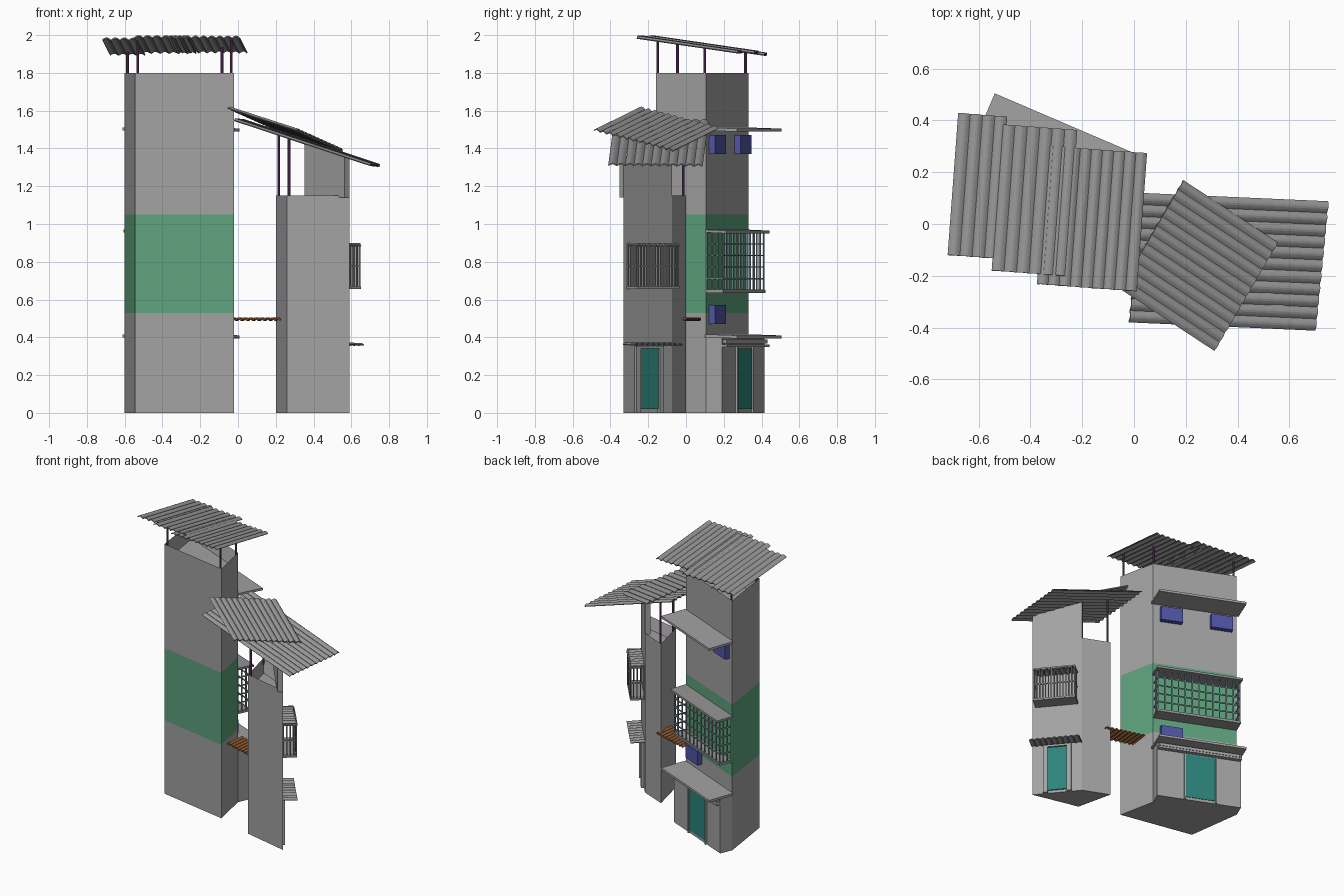
import bpy, bmesh, math
from mathutils import Vector as V

if "Cube" in bpy.data.objects:
    bpy.data.objects.remove(bpy.data.objects["Cube"])


def material(name, rgb):
    m = bpy.data.materials.new(name)
    m.use_nodes = True
    m.diffuse_color = (*rgb, 1)
    m.node_tree.nodes["Principled BSDF"].inputs["Base Color"].default_value = (*rgb, 1)
    return m


CONCRETE = material("concrete grey", (.36, .36, .36))
SHEET = material("sheet metal grey", (.3, .3, .3))
GREEN = material("painted green", (.11, .36, .2))
TEAL = material("door teal", (.025, .23, .2))
BLUE = material("unit blue", (.08, .09, .37))
PURPLE = material("post purple", (.17, .045, .18))
BROWN = material("plank brown", (.27, .1, .03))
BARS = material("bar pale blue", (.25, .36, .38))


def finish(name, bm, *mats):
    bmesh.ops.recalc_face_normals(bm, faces=bm.faces)
    me = bpy.data.meshes.new(name)
    bm.to_mesh(me)
    bm.free()
    for m in mats:
        me.materials.append(m)
    ob = bpy.data.objects.new(name, me)
    bpy.context.collection.objects.link(ob)
    return ob


def tower(name, foot, levels, recess, mats, band=None):
    """Prism on a footprint, with a sunken top and an optional painted band."""
    bm = bmesh.new()
    rings = [[bm.verts.new((x, y, z)) for x, y in foot] for z in levels]
    bm.faces.new(rings[0][::-1])
    top = bm.faces.new(rings[-1])
    n = len(foot)
    for lo, hi in zip(rings, rings[1:]):
        for i in range(n):
            j = (i + 1) % n
            f = bm.faces.new((lo[i], lo[j], hi[j], hi[i]))
            if band and band[0] < f.calc_center_median().z < band[1]:
                f.material_index = 1
    bmesh.ops.recalc_face_normals(bm, faces=bm.faces)
    bmesh.ops.inset_region(bm, faces=[top], thickness=.025, use_even_offset=True)
    for v in top.verts:
        v.co.z -= recess
    return finish(name, bm, *mats)


class Wall:
    """Adds boxes on a wall: t along it (0 to 1), d outward from it."""
    def __init__(self, p, q):
        self.p, self.q = V((*p, 0)), V((*q, 0))
        self.along = self.q - self.p
        self.len = self.along.length
        self.out = V((self.along.y, -self.along.x, 0)).normalized()

    def at(self, t, d, z):
        return self.p + self.along * t + self.out * d + V((0, 0, z))

    def box(self, bm, t, d, z, drop=0):
        vs = [bm.verts.new(self.at(a, b, c - (drop if b == d[1] else 0)))
              for c in z for a, b in ((t[0], d[0]), (t[1], d[0]), (t[1], d[1]), (t[0], d[1]))]
        for f in ((0, 1, 2, 3), (4, 5, 6, 7), (0, 1, 5, 4), (1, 2, 6, 5), (2, 3, 7, 6), (3, 0, 4, 7)):
            bm.faces.new([vs[i] for i in f])

    def part(self, name, mat, *boxes):
        bm = bmesh.new()
        for b in boxes:
            self.box(bm, *b)
        return finish(name, bm, mat)

    def cage(self, name, mat, t, depth, z, cols, side_cols, rows, w=.007):
        bm = bmesh.new()
        half = w / 2 / self.len
        for i in range(cols + 1):
            c = t[0] + (t[1] - t[0]) * i / cols
            self.box(bm, (c - half, c + half), (depth - w, depth), z)
        for end in t:
            for i in range(side_cols):
                d = depth * i / side_cols
                self.box(bm, (end - half, end + half), (d, d + w), z)
        for i in range(rows + 1):
            h = z[0] + (z[1] - z[0]) * i / rows
            self.box(bm, t, (depth - w, depth), (h - w / 2, h + w / 2))
            for end in t:
                self.box(bm, (end - half, end + half), (0, depth), (h - w / 2, h + w / 2))
        return finish(name, bm, mat)


def corrugated(name, mat, o, u, v, ridges, amp=.011, thick=.006):
    """Ridged sheet: ridges repeat along u and run along v."""
    o, u, v = V(o), V(u), V(v)
    up = u.cross(v).normalized()
    up = up if up.z > 0 else -up
    steps = ridges * 6
    bm = bmesh.new()
    rows = []
    for i in range(steps + 1):
        p = o + u * (i / steps) + up * amp * abs(math.sin(math.pi * i / 6))
        rows.append((bm.verts.new(p), bm.verts.new(p + v)))
    for a, b in zip(rows, rows[1:]):
        bm.faces.new((a[0], b[0], b[1], a[1]))
    ob = finish(name, bm, mat)
    if ob.data.polygons[0].normal.z < 0:
        ob.data.flip_normals()
    mod = ob.modifiers.new("thickness", 'SOLIDIFY')
    mod.thickness = thick
    return ob


def post(name, x, y, z0, z1):
    bm = bmesh.new()
    bmesh.ops.create_cone(bm, cap_ends=True, segments=8, radius1=.007, radius2=.007, depth=z1 - z0)
    bmesh.ops.translate(bm, vec=(x, y, (z0 + z1) / 2), verts=bm.verts)
    return finish(name, bm, PURPLE)


# Tall tower with painted band
tall = [(-.545, -.06), (-.02, -.16), (-.075, .105), (-.6, .33)]
tower("tall_tower", tall, (0, .53, 1.05, 1.8), .1, (CONCRETE, GREEN), (.53, 1.05))
back = Wall(tall[2], tall[3])

# Ground floor annex, beam and door
back.part("annex", CONCRETE, ((0, 1), (0, .093), (0, .4)))
back.part("annex_beam", CONCRETE, ((0, 1), (.093, .122), (.348, .362)),
          ((.02, .98), (.093, .115), (.368, .388)))
back.part("annex_door", TEAL, ((.34, .69), (.093, .097), (.02, .34)))
back.part("annex_door_frame", CONCRETE, ((.32, .34), (.093, .105), (0, .348)),
          ((.69, .71), (.093, .105), (0, .348)))

# Slab awnings
for label, z in (("lower", .4), ("upper", 1.495)):
    back.part(label + "_awning", CONCRETE, ((-.02, 1.02), (0, .185), (z, z + .016), .006))

# Caged balcony
back.part("balcony_floor", SHEET, ((0, 1), (0, .098), (.635, .65)))
back.part("balcony_cover", SHEET, ((-.01, 1.01), (0, .12), (.955, .97), .005))
back.cage("balcony_bars", BARS, (.01, .99), .095, (.65, .955), 12, 3, 5)

# Blue wall units
for i, (t, z) in enumerate(((.08, 1.37), (.68, 1.37), (.08, .47))):
    back.part(f"wall_unit_{i + 1}", BLUE, ((t, t + .26), (0, .034), (z, z + .1)))


# Tall tower roof: three overlapping sheets on posts
def roof_z(x, y):
    return 1.953 - .145 * y - .015 * (x + .3)


for i, (x, y, w, l, n, lift) in enumerate(((-.72, -.12, .19, .55, 4, .0),
                                           (-.55, -.18, .29, .565, 6, .006),
                                           (-.375, -.232, .387, .535, 9, .0))):
    u = V((w * .997, -w * .074, 0))
    v = V((l * .074, l * .997, 0))
    for e in (u, v):
        e.z = roof_z(e.x, e.y) - roof_z(0, 0)
    corrugated(f"tall_roof_sheet_{i + 1}", SHEET, (x, y, roof_z(x, y) + lift), u, v, n)
for i, (x, y) in enumerate(((-.53, -.045), (-.035, -.15), (-.085, .1), (-.585, .315))):
    post(f"tall_roof_post_{i + 1}", x, y, 1.7, roof_z(x, y))

# Small tower with a raised wall on its door side
small = [(.26, -.255), (.59, -.33), (.38, -.075), (.2, 0)]
tower("small_tower", small, (0, 1.15), .08, (CONCRETE,))
side = Wall(small[1], small[2])
bm = bmesh.new()
side.box(bm, (0, 1), (-.035, 0), (1.14, 1.35))
for v in bm.verts:
    if v.co.z > 1.2:
        v.co.z = 1.545 - .325 * v.co.x
finish("raised_wall", bm, CONCRETE)

# Small tower door and frame
side.part("small_door", TEAL, ((.31, .7), (0, .008), (.02, .34)))
side.part("small_door_frame", CONCRETE, ((.22, .31), (0, .02), (0, .355)),
          ((.7, .79), (0, .02), (0, .355)), ((.22, .79), (0, .02), (.34, .355)))

# Ridged door awning and window cage
def ridged_ledge(name, t0, t1, depth, z, n):
    o = side.at(t0, 0, z)
    corrugated(name, SHEET, o, side.at(t1, 0, z) - o, side.out * depth - V((0, 0, .004)), n, .008)


ridged_ledge("small_door_awning", -.02, 1.0, .095, .365, 9)
ridged_ledge("window_cage_cover", .06, .92, .098, .89, 8)
side.part("window_cage_floor", SHEET, ((.06, .92), (0, .095), (.655, .668)))
side.cage("window_cage_bars", SHEET, (.08, .9), .093, (.66, .895), 14, 4, 2)

# Small tower roofs and posts
corrugated("small_lower_roof", SHEET, (-.02, -.38, 1.55), (.05, .5, -.005), (.72, -.032, -.238), 11)
corrugated("small_upper_roof", SHEET, (-.055, -.25, 1.615), (.245, .42, -.11), (.365, -.24, -.118), 12)
post("small_post_left", .215, -.015, 1.05, 1.47)
post("small_post_front", .27, -.24, 1.05, 1.455)

# Plank bridge between the towers
corrugated("plank_bridge", BROWN, (-.045, -.06, .495), (.27, -.08, 0), (.015, .14, 0), 9, .01, .008)
